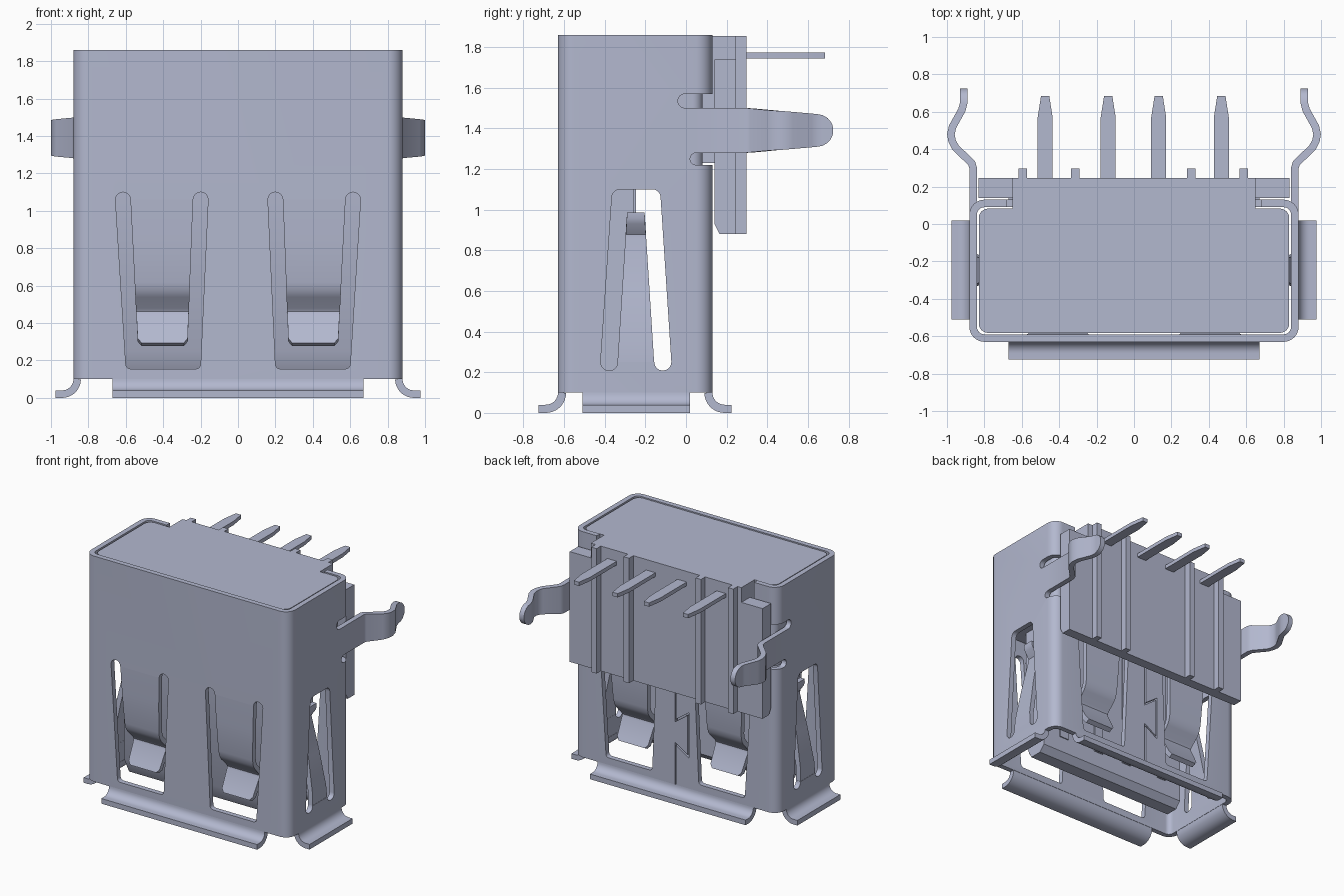
import bpy, bmesh, math

if "Cube" in bpy.data.objects:
    bpy.data.objects.remove(bpy.data.objects["Cube"])

COLOUR = (0.45, 0.48, 0.625, 1)
mat = bpy.data.materials.new("blue_grey")
mat.use_nodes = True
mat.diffuse_color = COLOUR
mat.node_tree.nodes["Principled BSDF"].inputs["Base Color"].default_value = COLOUR
parts = []


def finish(name, bm):
    mesh = bpy.data.meshes.new(name)
    bm.to_mesh(mesh)
    bm.free()
    mesh.materials.append(mat)
    ob = bpy.data.objects.new(name, mesh)
    bpy.context.collection.objects.link(ob)
    parts.append(ob)
    return ob


def prism(name, pts, lo, hi, axis):
    """Extrude a 2D outline between lo and hi along an axis."""
    def at(p, h):
        return (h, *p) if axis == "x" else (*p, h)
    bm = bmesh.new()
    a = [bm.verts.new(at(p, lo)) for p in pts]
    b = [bm.verts.new(at(p, hi)) for p in pts]
    bm.faces.new(a)
    bm.faces.new(b)
    for i in range(len(pts)):
        j = (i + 1) % len(pts)
        bm.faces.new((a[i], a[j], b[j], b[i]))
    bmesh.ops.recalc_face_normals(bm, faces=bm.faces)
    return finish(name, bm)


def box(name, x0, x1, y0, y1, z0, z1):
    return prism(name, [(x0, y0), (x1, y0), (x1, y1), (x0, y1)], z0, z1, "z")


def thicken(ob, thickness, offset):
    m = ob.modifiers.new("thickness", "SOLIDIFY")
    m.thickness, m.offset, m.use_even_offset = thickness, offset, True


def ribbon(name, rows, thickness=0.038):
    """Bent sheet metal from pairs of edge points."""
    bm = bmesh.new()
    v = [[bm.verts.new(p) for p in row] for row in rows]
    for r, s in zip(v, v[1:]):
        bm.faces.new((r[0], r[1], s[1], s[0]))
    thicken(finish(name, bm), thickness, 0)


def arc(cx, cy, r, a0, a1, n=8):
    return [(cx + r * math.cos(math.radians(a0 + (a1 - a0) * i / n)),
             cy + r * math.sin(math.radians(a0 + (a1 - a0) * i / n))) for i in range(n + 1)]


def rounded(x0, x1, y0, y1, r):
    return (arc(x1 - r, y0 + r, r, -90, 0) + arc(x1 - r, y1 - r, r, 0, 90)
            + arc(x0 + r, y1 - r, r, 90, 180) + arc(x0 + r, y0 + r, r, 180, 270))


# Shell: one sheet of flat panels with holes, joined by rounded corners
X, Y0, Y1, T, R = 0.88, -0.63, 0.13, 0.04, 0.08
Z0, Z1, NOTCH0, NOTCH1 = 0.1, 1.86, 1.22, 1.57
XC, YF, YB = X - R, Y0 + R, Y1 - R
sheet = bmesh.new()


def panel(loops, place):
    edges = []
    for pts in loops:
        v = [sheet.verts.new(place(*p)) for p in pts]
        edges += [sheet.edges.new((v[i - 1], v[i])) for i in range(len(v))]
    bmesh.ops.triangle_fill(sheet, edges=edges, use_beauty=True)


def rect(a0, a1, b0, b1):
    return [(a0, b0), (a1, b0), (a1, b1), (a0, b1)]


def corner(s, cy, a0, a1, z0, z1):
    pts = arc(XC, cy, R, a0, a1)
    for p, q in zip(pts, pts[1:]):
        sheet.faces.new([sheet.verts.new((s * x, y, z)) for (x, y), z in
                         ((p, z0), (q, z0), (q, z1), (p, z1))])


# Spring windows, mirrored left and right
window = (arc(0.575, 0.18, 0.025, -90, 0, 4) + arc(0.615, 1.06, 0.04, 0, 180)
          + arc(0.2, 1.06, 0.04, 0, 180) + arc(0.225, 0.18, 0.025, 180, 270, 4))
windows = [window, [(-x, z) for x, z in window]]
panel([rect(-XC, XC, Z0, Z1)] + windows, lambda x, z: (x, Y0, z))

# Back panel with a dovetail seam open at the lower edge: (x, z, mitre)
w = 0.006
seam = [(0, Z0, 0), (0, 0.42, 1.82), (-0.11, 0.35, 1.82), (-0.11, 0.68, -1.96),
        (0, 0.6, -1.96), (0, 1.15, 0)]
slit = ([(x - w, z - k * w) for x, z, k in seam]
        + [(x + w, z + k * w) for x, z, k in reversed(seam)])
back = [(-XC, Z0)] + slit + [(XC, Z0), (XC, NOTCH0), (-XC, NOTCH0)]
panel([back] + windows, lambda x, z: (x, Y1, z))

# Side panels with notches beside the retention legs and a spring window
side = ([(YF, Z0), (YB, Z0)] + arc(YB, 1.25, 0.03, 270, 90) + [(YB, 1.5)]
        + arc(-0.005, 1.535, 0.035, 270, 90) + [(YB, NOTCH1), (YB, Z1), (YF, Z1)])
side_window = (arc(-0.165, 1.06, 0.04, 0, 90, 5) + arc(-0.325, 1.06, 0.04, 90, 180, 5)
               + arc(-0.378, 0.25, 0.042, 180, 360) + arc(-0.114, 0.25, 0.042, 180, 360))
for s in (1, -1):
    panel([side, side_window], lambda y, z: (s * X, y, z))
    panel([rect(0.68, XC, NOTCH1, Z1)], lambda x, z: (s * x, Y1, z))
    corner(s, YF, -90, 0, Z0, Z1)
    corner(s, YB, 0, 90, Z0, NOTCH0)
    corner(s, YB, 0, 90, NOTCH1, Z1)
bmesh.ops.remove_doubles(sheet, verts=sheet.verts, dist=0.0005)
sheet.normal_update()
for f in sheet.faces:
    c = f.calc_center_median()
    if f.normal.x * c.x + f.normal.y * (c.y + 0.25) < 0:
        f.normal_flip()
shell = finish("shell", sheet)
thicken(shell, T, -1)

# Contact springs bent into the front and back windows: (z, depth, edge inset)
spring = [(1.06, 0, 0), (0.85, 0.006, 0), (0.62, 0.02, 0), (0.58, 0.03, 0), (0.55, 0.048, 0),
          (0.49, 0.108, 0), (0.465, 0.12, 0), (0.44, 0.115, 0), (0.31, 0.045, 0), (0.285, 0.032, 0.02)]
for wall, base, d in (("front", Y0 + T / 2, 1), ("back", Y1 - T / 2, -1)):
    for lr, s in (("left", 1), ("right", -1)):
        rows = []
        for z, depth, inset in spring:
            t = (1.06 - z) / 0.78
            y = base + d * depth
            rows.append(((s * (0.24 + 0.03 * t + inset), y, z),
                         (s * (0.575 - 0.04 * t - inset), y, z)))
        ribbon(f"{wall}_spring_{lr}", rows)

# Side springs rising from the lower edge: (z, depth)
rise = [(0.25, 0), (0.34, 0.004), (0.6, 0.05), (0.86, 0.105), (0.885, 0.105),
        (0.94, 0.065), (0.96, 0.058), (0.985, 0.058)]
for lr, s in (("left", 1), ("right", -1)):
    rows = []
    for z, depth in rise:
        h = 0.09 - 0.047 * (z - 0.25) / 0.735
        x = s * (X - T / 2 - depth)
        rows.append(((x, -0.247 - h, z), (x, -0.247 + h, z)))
    ribbon(f"side_spring_{lr}", rows)

# Flared flanges around the mouth
flare = [(0.06 - 0.08 * math.cos(math.radians(a)), 0.1 - 0.08 * math.sin(math.radians(a)))
         for a in range(0, 91, 10)] + [(0.095, 0.02)]
ribbon("front_flange", [((-0.672, Y0 - d, z), (0.672, Y0 - d, z)) for d, z in flare], T)
ribbon("back_flange", [((-0.672, Y1 + d, z), (0.672, Y1 + d, z)) for d, z in flare], T)
for lr, s in (("left", 1), ("right", -1)):
    ribbon(f"side_flange_{lr}",
           [((s * (X + d), -0.51, z), (s * (X + d), 0.02, z)) for d, z in flare], T)

# Retention legs: (x, y, half height)
leg = [(0.86, YB, 0.11), (0.86, 0.30, 0.11), (0.868, 0.325, 0.108), (0.955, 0.41, 0.1),
       (0.973, 0.445, 0.097), (0.979, 0.48, 0.095), (0.97, 0.52, 0.091), (0.92, 0.61, 0.083),
       (0.911, 0.645, 0.08)]
leg += [(0.911, 0.645 + 0.08 * math.sin(a), 0.08 * math.cos(a))
        for a in (math.radians(k) for k in (20, 40, 55, 70, 82))]
for lr, s in (("left", 1), ("right", -1)):
    ribbon(f"retention_leg_{lr}",
           [((s * x, y, 1.39 - h), (s * x, y, 1.39 + h)) for x, y, h in leg], T)

# Insulating housing: core, neck, back plate with wings, ribs
prism("housing_core", rounded(-0.83, 0.83, -0.582, 0.082, 0.05), 1.22, 1.855, "z")
box("housing_neck", -0.65, 0.65, 0.06, 0.15, 1.23, 1.855)
box("housing_back", -0.65, 0.65, 0.14, 0.245, 1.7, 1.855)
prism("housing_wings", [(0.14, 0.93), (0.165, 0.88), (0.245, 0.88), (0.245, 1.74), (0.14, 1.74)],
      -0.832, 0.832, "x")
for i, x in enumerate((-0.594, -0.314, 0.306, 0.586)):
    box(f"housing_rib_{i + 1}", x - 0.023, x + 0.023, 0.23, 0.298, 0.88, 1.855)

# Tongue inside the mouth with a chamfered tip
prism("tongue", [(-0.46, 0.25), (-0.40, 0.13), (-0.30, 0.13), (-0.255, 0.18),
                 (-0.255, 1.25), (-0.46, 1.25)], -0.66, 0.66, "x")

# Contacts on the tongue and solder pins at the back
for i, x in enumerate((-0.475, -0.138, 0.132, 0.467)):
    box(f"contact_{i + 1}", x - 0.04, x + 0.04, -0.26, -0.247, 0.3, 1.23)
    pin = [(x - 0.04, 0.2), (x + 0.04, 0.2), (x + 0.04, 0.57), (x + 0.022, 0.685),
           (x - 0.022, 0.685), (x - 0.04, 0.57)]
    prism(f"solder_pin_{i + 1}", pin, 1.743, 1.773, "z")

# Smooth bends, sharp edges
bpy.ops.object.select_all(action="DESELECT")
for ob in parts:
    ob.select_set(True)
bpy.context.view_layer.objects.active = shell
bpy.ops.object.convert(target="MESH")
bpy.ops.object.shade_smooth_by_angle(angle=math.radians(30))
